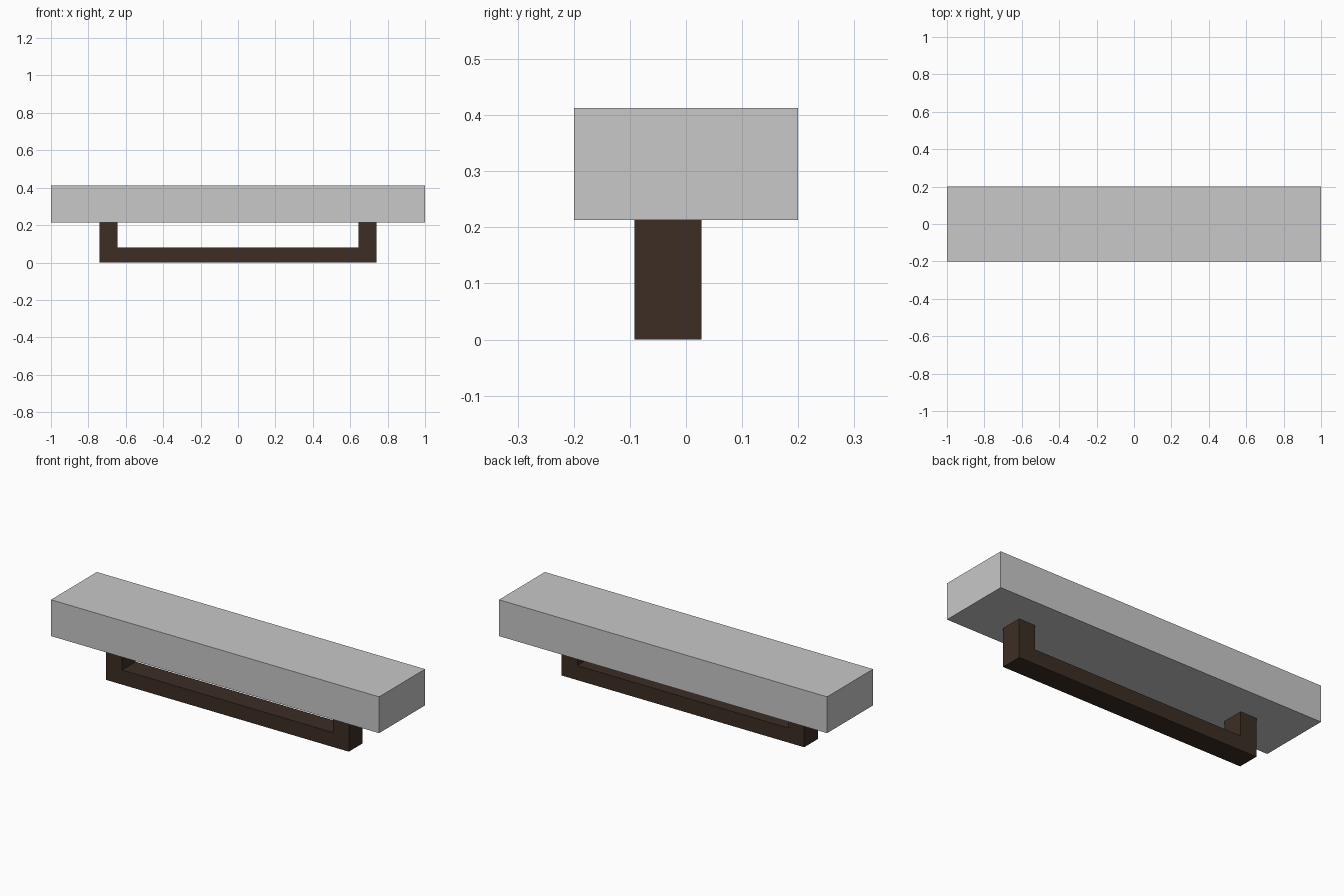
import bpy
import bmesh

if "Cube" in bpy.data.objects:
    bpy.data.objects.remove(bpy.data.objects["Cube"])


def material(name, rgb):
    m = bpy.data.materials.new(name)
    m.diffuse_color = (*rgb, 1.0)
    m.use_nodes = True
    m.node_tree.nodes["Principled BSDF"].inputs["Base Color"].default_value = m.diffuse_color
    return m


def finish(name, bm, mat):
    bmesh.ops.recalc_face_normals(bm, faces=bm.faces)
    mesh = bpy.data.meshes.new(name)
    bm.to_mesh(mesh)
    bm.free()
    mesh.materials.append(mat)
    obj = bpy.data.objects.new(name, mesh)
    bpy.context.collection.objects.link(obj)
    return obj


def extruded(name, profile, y0, y1, mat):
    """Extrude an x-z outline from y0 to y1."""
    bm = bmesh.new()
    face = bm.faces.new([bm.verts.new((x, y0, z)) for x, z in profile])
    out = bmesh.ops.extrude_face_region(bm, geom=[face])
    verts = [g for g in out["geom"] if isinstance(g, bmesh.types.BMVert)]
    bmesh.ops.translate(bm, verts=verts, vec=(0, y1 - y0, 0))
    return finish(name, bm, mat)


grey = material("light grey", (0.58, 0.58, 0.58))
brown = material("dark brown", (0.046, 0.027, 0.018))

SEAT_Z, TOP_Z = 0.213, 0.413

# Seat slab
extruded("seat", [(-1, SEAT_Z), (1, SEAT_Z), (1, TOP_Z), (-1, TOP_Z)],
         -0.2, 0.2, grey)

# U-shaped base: two legs joined by a floor rail, set slightly forward
right = [(0.74, 0), (0.74, SEAT_Z), (0.643, SEAT_Z), (0.643, 0.08)]
left = [(-x, z) for x, z in reversed(right)]
extruded("base_frame", right + left, -0.092, 0.028, brown)
